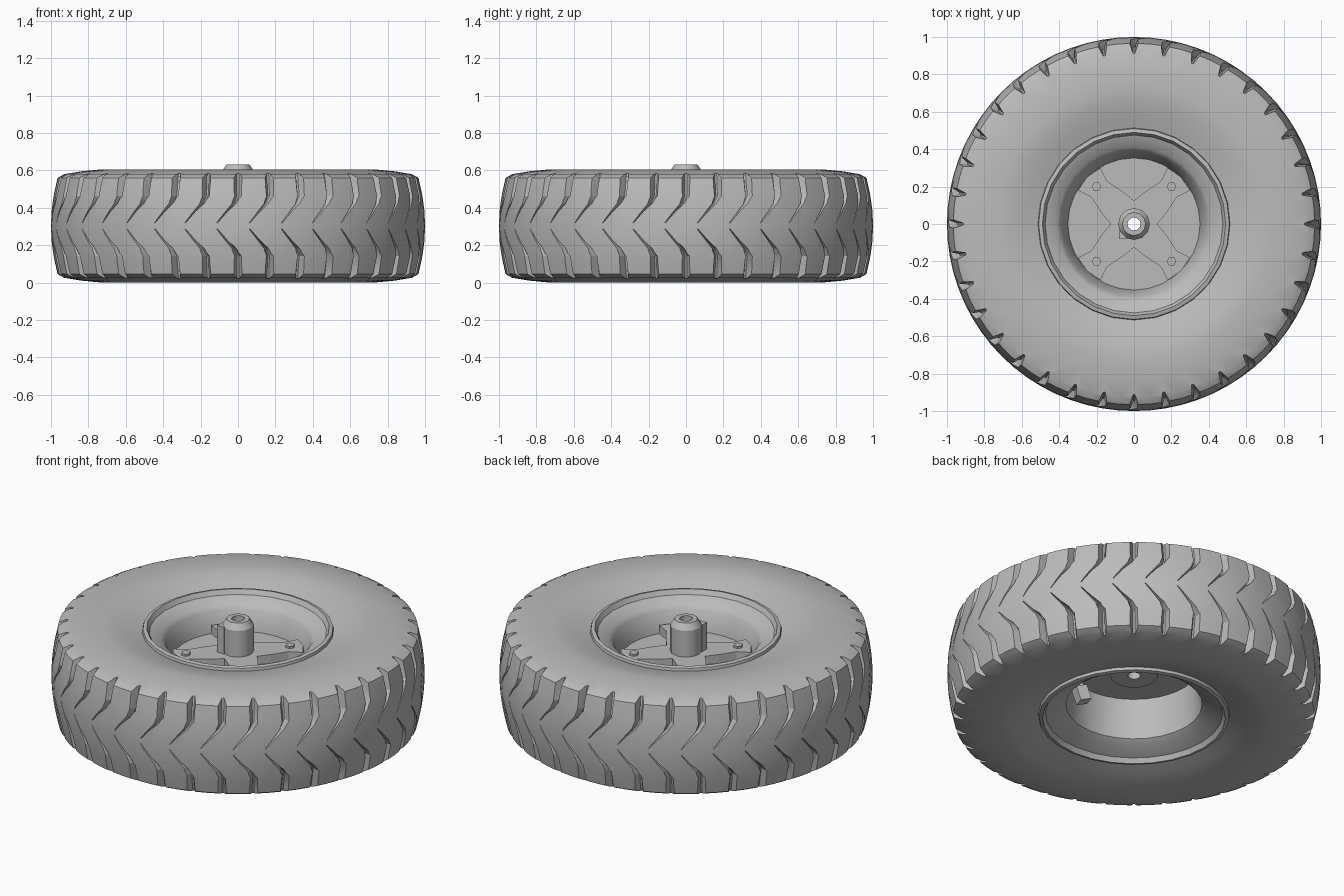
import bpy, bmesh, math
from mathutils import Vector

if "Cube" in bpy.data.objects:
    bpy.data.objects.remove(bpy.data.objects["Cube"])

grey = bpy.data.materials.new("plain grey")
grey.use_nodes = True
grey.diffuse_color = (0.5, 0.5, 0.5, 1)
grey.node_tree.nodes["Principled BSDF"].inputs["Base Color"].default_value = (0.5, 0.5, 0.5, 1)


def polar(r, a, z):
    return Vector((r * math.cos(a), r * math.sin(a), z))


def finish(name, bm, smooth=True):
    bmesh.ops.recalc_face_normals(bm, faces=bm.faces)
    mesh = bpy.data.meshes.new(name)
    bm.to_mesh(mesh)
    bm.free()
    mesh.materials.append(grey)
    ob = bpy.data.objects.new(name, mesh)
    bpy.context.collection.objects.link(ob)
    if smooth:
        shade(ob)
    return ob


def shade(ob):
    bpy.ops.object.select_all(action='DESELECT')
    ob.select_set(True)
    bpy.context.view_layer.objects.active = ob
    bpy.ops.object.shade_smooth_by_angle(angle=math.radians(32))


def bridge(bm, a, b):
    for i in range(len(a)):
        j = (i + 1) % len(a)
        bm.faces.new((a[i], a[j], b[j], b[i]))


def revolve(name, profile, segs, smooth=True):
    """Closed (radius, height) outline turned about the z axis."""
    bm = bmesh.new()
    rings = [[bm.verts.new(polar(r, math.tau * k / segs, z)) for r, z in profile]
             for k in range(segs)]
    for k in range(segs):
        bridge(bm, rings[k], rings[(k + 1) % segs])
    return finish(name, bm, smooth)


def prism(name, outline, z0, z1):
    bm = bmesh.new()
    low = [bm.verts.new((x, y, z0)) for x, y in outline]
    high = [bm.verts.new((x, y, z1)) for x, y in outline]
    bm.faces.new(low)
    bm.faces.new(high)
    bridge(bm, low, high)
    return finish(name, bm, False)


# Tyre: upper half outline mirrored about mid height
MID = 0.3025
half = [(1.0, 0.0), (0.997, 0.08), (0.985, 0.17), (0.966, 0.257), (0.93, 0.277),
        (0.84, 0.292), (0.73, 0.3025), (0.66, 0.295), (0.58, 0.275), (0.5, 0.25)]
outline = [(r, MID + h) for r, h in half] + [(r, MID - h) for r, h in reversed(half[1:])]
tyre = revolve("tyre", outline, 72)

# Tread grooves: height above middle, angle, half width, floor radius
groove = [(0.33, 0, 0.038, 0.895), (0.26, 0, 0.038, 0.92), (0.16, 0, 0.028, 0.945),
          (0.12, -1.2, 0.018, 0.955), (0.015, -6.5, 0.005, 0.985)]
bm = bmesh.new()
for k in range(36):
    for side in (1, -1):
        rows = []
        for h, turn, w, floor in groove:
            a = math.radians(k * 10 + turn)
            z = MID + side * h
            rows.append([bm.verts.new(polar(1.06, a - 1.5 * w, z)),
                         bm.verts.new(polar(floor, a - 0.15 * w, z)),
                         bm.verts.new(polar(floor, a + 0.15 * w, z)),
                         bm.verts.new(polar(1.06, a + 1.5 * w, z))])
        for lower, upper in zip(rows, rows[1:]):
            bridge(bm, lower, upper)
        bm.faces.new(rows[0])
        bm.faces.new(rows[-1])
cutter = finish("groove_cutter", bm, False)
cut = tyre.modifiers.new("grooves", 'BOOLEAN')
cut.operation = 'DIFFERENCE'
cut.solver = 'EXACT'
cut.object = cutter
bpy.context.view_layer.objects.active = tyre
bpy.ops.object.select_all(action='DESELECT')
tyre.select_set(True)
bpy.ops.object.modifier_apply(modifier=cut.name)
bpy.data.objects.remove(cutter)
shade(tyre)

# Rim with rolled lips on both sides
revolve("rim", [(0.515, 0.55), (0.51, 0.572), (0.49, 0.577), (0.475, 0.55), (0.41, 0.525),
                (0.39, 0.5), (0.35, 0.38), (0.35, 0.34), (0.365, 0.11), (0.4, 0.085),
                (0.475, 0.055), (0.49, 0.028), (0.51, 0.033), (0.515, 0.055)], 28)

# Centre disc
revolve("disc", [(0.05, 0.345), (0.36, 0.345), (0.36, 0.39), (0.05, 0.39)], 28, False)

# Raised four-armed plate, one quarter wedge per arm around the open hub
for k in range(4):
    mid = math.radians(45 + 90 * k)
    pts = [(0.05, -45), (0.125, -45), (0.18, -27), (0.27, -13), (0.35, -14), (0.355, 0),
           (0.35, 14), (0.27, 13), (0.18, 27), (0.125, 45), (0.05, 45)]
    prism("plate_arm", [polar(r, mid + math.radians(d), 0).to_2d() for r, d in pts], 0.38, 0.44)
    c = polar(0.283, mid, 0).to_2d()
    prism("bolt", [c + polar(0.026, math.tau * i / 6, 0).to_2d() for i in range(6)], 0.43, 0.452)

# Hub post with a through bore, a chamfered top and a flange underneath
revolve("hub", [(0.035, 0.29), (0.13, 0.29), (0.13, 0.35), (0.085, 0.35), (0.085, 0.595),
                (0.062, 0.63), (0.035, 0.63)], 12)
prism("hub_corner", [(-0.08, -0.08), (-0.035, -0.08), (-0.035, -0.035), (-0.08, -0.035)],
      0.38, 0.598)

# Valve stem leaning inward on the underside
foot = polar(0.37, math.radians(-18), 0.3)
tip = polar(0.3, math.radians(-18), 0.1)
axis = (tip - foot).normalized()
for name, a, b, size in (("valve_stem", foot, tip, 0.04),
                         ("valve_cap", tip - axis * 0.05, tip + axis * 0.035, 0.065)):
    bpy.ops.mesh.primitive_cube_add(size=1, location=(a + b) / 2)
    ob = bpy.context.object
    ob.name = name
    ob.rotation_mode = 'QUATERNION'
    ob.rotation_quaternion = axis.to_track_quat('Z', 'Y')
    ob.scale = (size, size, (b - a).length)
    ob.data.materials.append(grey)
